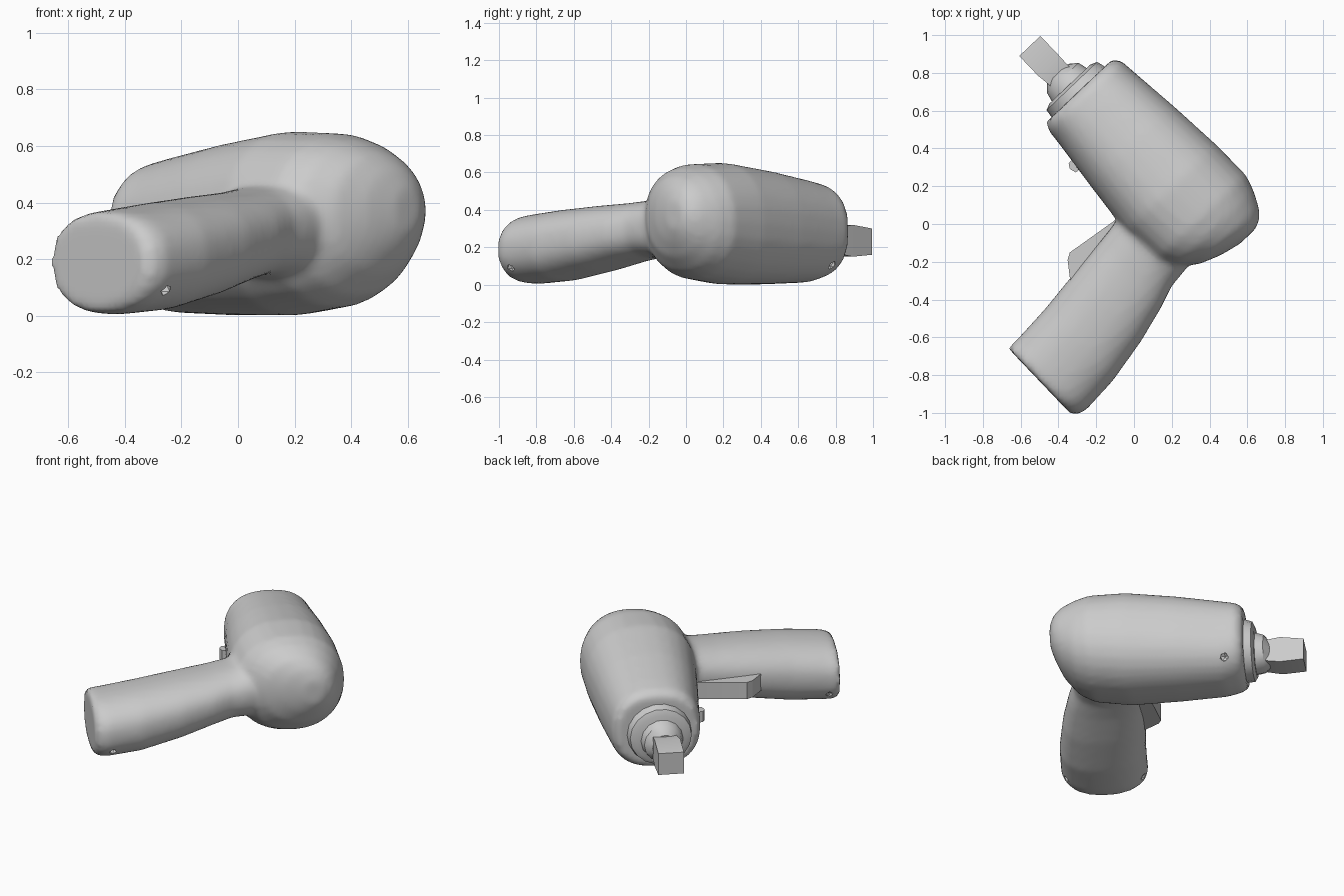
import bpy, bmesh, math
from mathutils import Vector

cube = bpy.data.objects.get("Cube")
if cube:
    bpy.data.objects.remove(cube)

grey = bpy.data.materials.new("plain grey")
grey.use_nodes = True
COLOUR = (0.6, 0.6, 0.6, 1)
grey.diffuse_color = COLOUR
grey.node_tree.nodes["Principled BSDF"].inputs["Base Color"].default_value = COLOUR

# The tool lies on its side: the barrel runs along BARREL, the grip along -GRIP
BARREL = Vector((-0.69, 0.725, 0))
GRIP = Vector((0.725, 0.69, 0))


def place(s, v, z):
    return BARREL * s + GRIP * v + Vector((0, 0, z))


def select(*objects):
    bpy.ops.object.select_all(action='DESELECT')
    for obj in objects:
        obj.select_set(True)
    bpy.context.view_layer.objects.active = objects[0]


def finish(name, bm, angle):
    bmesh.ops.recalc_face_normals(bm, faces=bm.faces)
    mesh = bpy.data.meshes.new(name)
    bm.to_mesh(mesh)
    bm.free()
    mesh.materials.append(grey)
    obj = bpy.data.objects.new(name, mesh)
    bpy.context.collection.objects.link(obj)
    select(obj)
    bpy.ops.object.shade_smooth_by_angle(angle=math.radians(angle))
    return obj


def loft(name, stations, along_grip=False, sides=28, powers=(2.2, 2.2), turn=0.0, angle=35):
    """Stations: position, side centre, half width, low z, high z.
    Powers: squareness of the first and last cross-section."""
    bm = bmesh.new()
    rings = []
    for k, (pos, mid, half, low, high) in enumerate(stations):
        power = powers[0] + (powers[1] - powers[0]) * k / (len(stations) - 1)
        ring = []
        for i in range(sides):
            a = 2 * math.pi * i / sides + turn
            c, d = math.cos(a), math.sin(a)
            side = mid + half * math.copysign(abs(c) ** (2 / power), c)
            z = (low + high) / 2 + (high - low) / 2 * math.copysign(abs(d) ** (2 / power), d)
            p = place(side, pos, z) if along_grip else place(pos, side, z)
            ring.append(bm.verts.new(p))
        rings.append(ring)
    for a, b in zip(rings, rings[1:]):
        for i in range(sides):
            j = (i + 1) % sides
            bm.faces.new((a[i], a[j], b[j], b[i]))
    bm.faces.new(rings[0])
    bm.faces.new(rings[-1])
    return finish(name, bm, angle)


def prism(name, outline, low, high):
    """Flat-sided slab from an outline in barrel/grip coordinates."""
    bm = bmesh.new()
    bottom = [bm.verts.new(place(s, v, low)) for s, v in outline]
    top = [bm.verts.new(place(s, v, high)) for s, v in outline]
    bm.faces.new(bottom)
    bm.faces.new(top)
    for i in range(len(outline)):
        j = (i + 1) % len(outline)
        bm.faces.new((bottom[i], bottom[j], top[j], top[i]))
    return finish(name, bm, 20)


# Motor housing with rounded rear and tapering front
housing = loft("housing_and_grip", [
    (-0.462, 0.39, 0.06, 0.30, 0.45),
    (-0.435, 0.36, 0.145, 0.23, 0.52),
    (-0.39, 0.32, 0.22, 0.15, 0.575),
    (-0.31, 0.29, 0.29, 0.07, 0.62),
    (-0.22, 0.28, 0.328, 0.03, 0.645),
    (0.0, 0.272, 0.333, 0.001, 0.652),
    (0.30, 0.277, 0.306, 0.001, 0.61),
    (0.58, 0.28, 0.275, 0.01, 0.56),
    (0.67, 0.28, 0.267, 0.035, 0.54),
    (0.71, 0.277, 0.24, 0.06, 0.51)], powers=(2, 2.5))

# Grip, flaring into the housing
grip = loft("grip", [
    (-0.935, -0.257, 0.236, 0.02, 0.358),
    (-0.91, -0.27, 0.255, 0.008, 0.368),
    (-0.86, -0.277, 0.262, 0.004, 0.375),
    (-0.65, -0.262, 0.262, 0.02, 0.4),
    (-0.40, -0.222, 0.254, 0.07, 0.423),
    (-0.20, -0.182, 0.238, 0.12, 0.438),
    (-0.08, -0.152, 0.224, 0.142, 0.452),
    (0.02, -0.135, 0.23, 0.14, 0.475),
    (0.12, -0.11, 0.23, 0.13, 0.5),
    (0.25, -0.10, 0.23, 0.13, 0.5)], along_grip=True, powers=(2.3, 2.4))

# Fuse both into one shell with a soft joint
select(housing, grip)
bpy.ops.object.join()
remesh = housing.modifiers.new("fuse", 'REMESH')
remesh.mode = 'VOXEL'
remesh.voxel_size = 0.02
soften = housing.modifiers.new("soften", 'SMOOTH')
soften.factor = 0.5
soften.iterations = 6

# Sunken screw holes along the lower shell
bm = bmesh.new()
for s, v, z in [(-0.49, -0.83, 0.1), (-0.35, 0.01, 0.18),
                (0.6, 0.49, 0.11), (-0.03, -0.87, 0.09)]:
    made = bmesh.ops.create_icosphere(bm, subdivisions=1, radius=0.03)
    bmesh.ops.translate(bm, verts=made["verts"], vec=place(s, v, z))
cutter = finish("screw_hole_cutter", bm, 10)
cutter.hide_render = True
holes = housing.modifiers.new("screw holes", 'BOOLEAN')
holes.operation = 'DIFFERENCE'
holes.object = cutter
select(housing)
for name in [m.name for m in housing.modifiers]:
    bpy.ops.object.modifier_apply(modifier=name)
bpy.data.objects.remove(cutter)
bpy.ops.object.shade_smooth_by_angle(angle=math.radians(35))

# Stepped nose collars
loft("nose_ring", [
    (0.68, 0.27, 0.2, 0.075, 0.47),
    (0.755, 0.265, 0.185, 0.085, 0.445),
    (0.77, 0.265, 0.15, 0.105, 0.41)], sides=18, powers=(2, 2))
loft("nose_collar", [
    (0.76, 0.26, 0.13, 0.12, 0.385),
    (0.82, 0.26, 0.115, 0.13, 0.365),
    (0.855, 0.255, 0.075, 0.16, 0.32)], sides=14, powers=(2, 2))

# Square drive
root = math.sqrt(2)
loft("square_drive", [
    (0.82, 0.255, 0.07 * root, 0.235 - 0.07 * root, 0.235 + 0.07 * root),
    (0.92, 0.25, 0.077 * root, 0.235 - 0.085 * root, 0.235 + 0.085 * root),
    (1.062, 0.25, 0.077 * root, 0.23 - 0.07 * root, 0.23 + 0.07 * root)],
    sides=4, powers=(2, 2), turn=math.pi / 4, angle=20)

# Trigger paddle and direction switch
prism("trigger", [(-0.1, 0.0), (0.09, 0.0), (0.085, -0.07), (0.125, -0.35),
                  (0.105, -0.385), (0.01, -0.455), (-0.1, -0.45)], 0.18, 0.29)
prism("direction_switch", [(0.40, 0.06), (0.48, 0.06), (0.47, -0.03),
                           (0.445, -0.045), (0.41, -0.035)], 0.21, 0.28)
